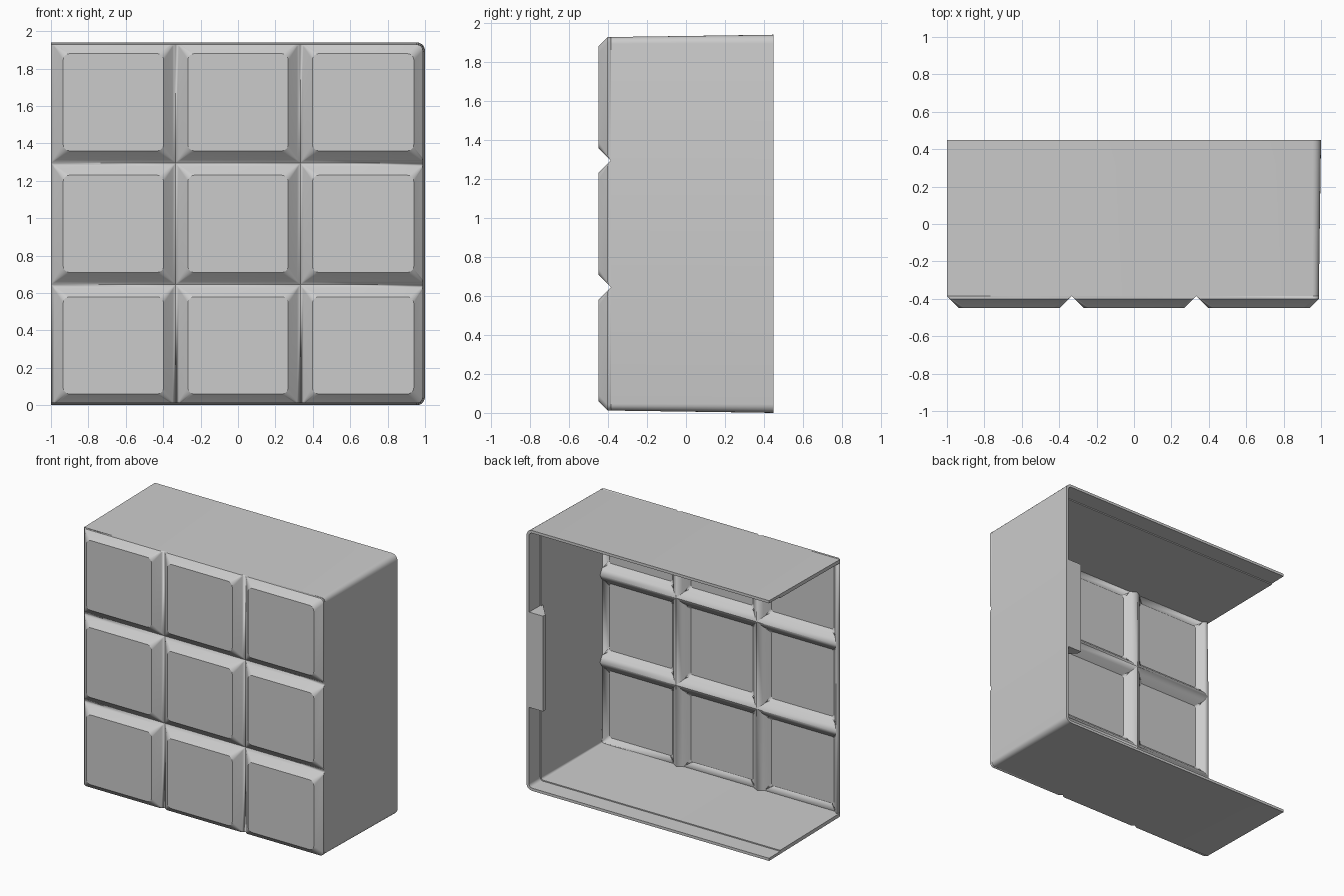
import bpy, bmesh, math

cube = bpy.data.objects.get("Cube")
if cube:
    bpy.data.objects.remove(cube, do_unlink=True)

grey = bpy.data.materials.new("plain grey")
grey.use_nodes = True
COLOR = (0.6, 0.6, 0.6, 1)
grey.diffuse_color = COLOR
grey.node_tree.nodes["Principled BSDF"].inputs["Base Color"].default_value = COLOR

HEIGHT = 1.94
SEGS = 5          # segments per rounded corner
DRAFT = 0.012     # inset of the walls at the front


def make_object(name, bm):
    mesh = bpy.data.meshes.new(name)
    bm.to_mesh(mesh)
    bm.free()
    mesh.materials.append(grey)
    obj = bpy.data.objects.new(name, mesh)
    bpy.context.collection.objects.link(obj)
    bpy.ops.object.select_all(action='DESELECT')
    obj.select_set(True)
    bpy.context.view_layer.objects.active = obj
    bpy.ops.object.shade_smooth_by_angle(angle=math.radians(30))
    return obj


def arc(cx, cz, r, start):
    """Quarter circle, counter-clockwise from the start angle."""
    steps = [start + math.pi / 2 * i / SEGS for i in range(SEGS + 1)]
    return [(cx + r * math.cos(a), cz + r * math.sin(a)) for a in steps]


def rounded_rect(x0, x1, z0, z1, radii):
    """Corners run from top right, counter-clockwise."""
    a, b, c, d = radii
    return (arc(x1 - a, z1 - a, a, 0) + arc(x0 + b, z1 - b, b, math.pi / 2)
            + arc(x0 + c, z0 + c, c, math.pi) + arc(x1 - d, z0 + d, d, math.pi * 1.5))


# Front panel: a 3 x 3 sheet of raised pads with V grooves between them
xs = [-1, -0.333, 0.333, 1 - DRAFT]
zs = [DRAFT, 0.645, 1.295, HEIGHT - DRAFT]
GROOVE, RIM = 0.065, 0.048
bm = bmesh.new()
for col in range(3):
    for row in range(3):
        x0, x1, z0, z1 = xs[col], xs[col + 1], zs[row], zs[row + 1]
        fx0 = x0 + GROOVE
        fx1 = x1 - (RIM if col == 2 else GROOVE)
        fz0 = z0 + (RIM if row == 0 else GROOVE)
        fz1 = z1 - (RIM if row == 2 else GROOVE)
        top_r = 0.03 if (col, row) == (2, 2) else 0
        low_r = 0.03 if (col, row) == (2, 0) else 0
        outlines = [
            (-0.45, rounded_rect(fx0, fx1, fz0, fz1, [0.035] * 4)),
            (-0.45 + RIM, rounded_rect(fx0 - RIM, fx1 + RIM, fz0 - RIM, fz1 + RIM,
                                       [max(top_r, 0.01), 0.01, 0.01, max(low_r, 0.01)])),
            (-0.45 + GROOVE, rounded_rect(x0, x1, z0, z1, [top_r, 0, 0, low_r])),
        ]
        rings = [[bm.verts.new((x, y, z)) for x, z in pts] for y, pts in outlines]
        bm.faces.new(rings[0])
        n = len(rings[0])
        for inner, outer in zip(rings, rings[1:]):
            for i in range(n):
                j = (i + 1) % n
                bm.faces.new((inner[i], outer[i], outer[j], inner[j]))
bmesh.ops.remove_doubles(bm, verts=bm.verts, dist=0.0005)
bmesh.ops.recalc_face_normals(bm, faces=bm.faces)
bm.normal_update()
pad = max(bm.faces, key=lambda f: f.calc_area())
if pad.normal.y > 0:
    bmesh.ops.reverse_faces(bm, faces=bm.faces)
panel = make_object("front_panel", bm)
shell = panel.modifiers.new("thickness", 'SOLIDIFY')
shell.thickness = 0.028
shell.offset = -1


# Shell walls: bottom, left and top, open at the back and the right
def wall_path(inset):
    r = 0.045 - inset * 0.9
    x, lo, hi = 1 - inset, inset, HEIGHT - inset
    return ([(-1, lo)] + arc(x - r, lo + r, r, math.pi * 1.5)
            + arc(x - r, hi - r, r, 0) + [(-1, hi)])


# Wall section: drafted outside, thin lip at the back rim, thicker inside
section = [(-0.45 + GROOVE, DRAFT), (0.32, 0.002), (0.45, 0), (0.45, 0.02),
           (0.32, 0.022), (0.32, 0.03), (-0.45 + GROOVE, 0.038)]
bm = bmesh.new()
loops = [[bm.verts.new((x, y, z)) for x, z in wall_path(inset)] for y, inset in section]
for k, loop in enumerate(loops):
    nxt = loops[(k + 1) % len(loops)]
    for i in range(len(loop) - 1):
        bm.faces.new((loop[i], loop[i + 1], nxt[i + 1], nxt[i]))
for end in (0, -1):
    bm.faces.new([loop[end] for loop in loops])
bmesh.ops.recalc_face_normals(bm, faces=bm.faces)
make_object("shell_walls", bm)

# Wedge-shaped tab inside the left wall, flush with the back rim
bm = bmesh.new()
plan = [(0.99, 0.449), (0.865, 0.449), (0.865, 0.42), (0.97, 0.3), (0.99, 0.3)]
base = bm.faces.new([bm.verts.new((x, y, 0.615)) for x, y in plan])
grown = bmesh.ops.extrude_face_region(bm, geom=[base])
bmesh.ops.translate(bm, vec=(0, 0, 0.71),
                    verts=[v for v in grown["geom"] if isinstance(v, bmesh.types.BMVert)])
bmesh.ops.recalc_face_normals(bm, faces=bm.faces)
make_object("side_tab", bm)
